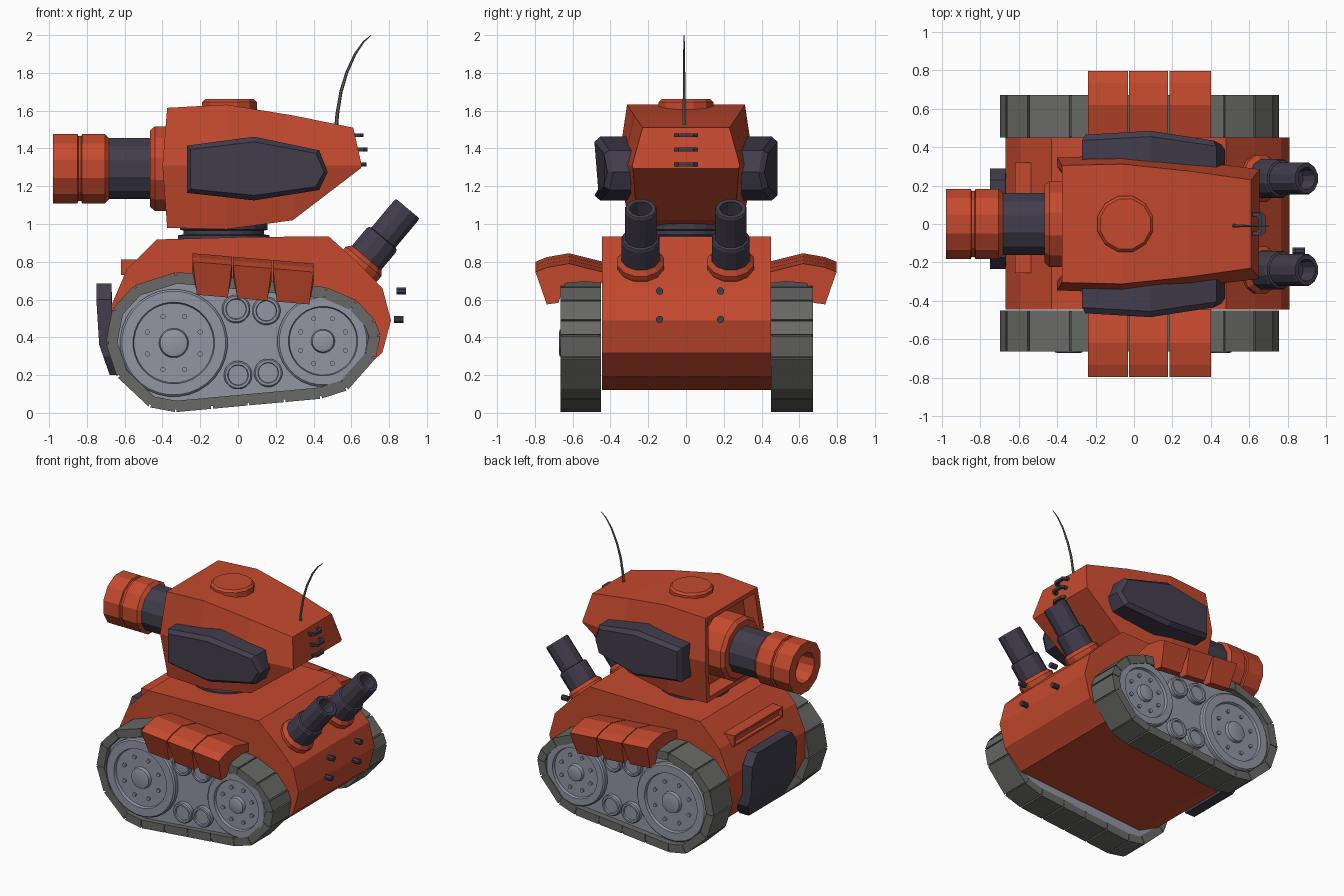
import bpy, bmesh, math
from mathutils import Vector

if "Cube" in bpy.data.objects:
    bpy.data.objects.remove(bpy.data.objects["Cube"])


def material(name, rgb):
    m = bpy.data.materials.new(name)
    m.diffuse_color = (*rgb, 1)
    m.use_nodes = True
    m.node_tree.nodes["Principled BSDF"].inputs["Base Color"].default_value = m.diffuse_color
    return m


ORANGE = material("orange paint", (0.56, 0.068, 0.028))
DARK = material("dark violet metal", (0.053, 0.046, 0.072))
GREY = material("wheel grey", (0.29, 0.305, 0.37))
TRACK = material("track grey", (0.14, 0.14, 0.132))


def finish(name, bm, mat, smooth=False):
    bmesh.ops.remove_doubles(bm, verts=bm.verts, dist=1e-5)
    bmesh.ops.recalc_face_normals(bm, faces=bm.faces)
    me = bpy.data.meshes.new(name)
    bm.to_mesh(me)
    bm.free()
    me.materials.append(mat)
    ob = bpy.data.objects.new(name, me)
    bpy.context.collection.objects.link(ob)
    if smooth:
        bpy.context.view_layer.objects.active = ob
        ob.select_set(True)
        bpy.ops.object.shade_smooth_by_angle(angle=math.radians(25))
        ob.select_set(False)
    return ob


def skin(bm, sections, caps=True):
    rings = [[bm.verts.new(p) for p in s] for s in sections]
    n = len(rings[0])
    for a, b in zip(rings, rings[1:]):
        for i in range(n):
            bm.faces.new((a[i], a[(i + 1) % n], b[(i + 1) % n], b[i]))
    if caps:
        return bm.faces.new(rings[0]), bm.faces.new(rings[-1])


def loft(name, sections, mat):
    bm = bmesh.new()
    skin(bm, sections)
    return finish(name, bm, mat)


def prism(name, xz, y0, y1, mat):
    return loft(name, [[(x, y, z) for x, z in xz] for y in (y0, y1)], mat)


def box(name, x, y, z, mat):
    return prism(name, [(x[0], z[0]), (x[1], z[0]), (x[1], z[1]), (x[0], z[1])], *y, mat)


def lathe(name, profile, origin, axis, n, mat, smooth=False):
    """profile: (radius, distance along axis), starting and ending at radius 0"""
    rot = Vector((0, 0, 1)).rotation_difference(Vector(axis).normalized())
    bm = bmesh.new()
    secs = []
    for r, t in profile:
        r = max(r, 1e-7)
        secs.append([Vector(origin) + rot @ Vector((r * math.cos(2 * math.pi * (i + .5) / n),
                     r * math.sin(2 * math.pi * (i + .5) / n), t)) for i in range(n)])
    skin(bm, secs, caps=False)
    bmesh.ops.remove_doubles(bm, verts=bm.verts, dist=1e-5)
    bmesh.ops.dissolve_degenerate(bm, edges=bm.edges, dist=1e-6)
    return finish(name, bm, mat, smooth)


def offset(pts, d):
    """Move a clockwise outline inwards by d."""
    out = []
    for i, p in enumerate(pts):
        p = Vector(p)
        e1 = (p - Vector(pts[i - 1])).normalized()
        e2 = (Vector(pts[(i + 1) % len(pts)]) - p).normalized()
        n1, n2 = Vector((e1.y, -e1.x)), Vector((e2.y, -e2.x))
        b = (n1 + n2).normalized()
        out.append(p + b * d / b.dot(n1))
    return out


# Hull
prism("hull", [(-.43, .918), (0, .93), (.48, .935), (.63, .80), (.765, .66), (.81, .49), (.765, .32),
               (.62, .19), (-.42, .12), (-.58, .2), (-.67, .38), (-.67, .57), (-.59, .757)], -.445, .45, ORANGE)

# Nose plate with clipped corners, and the slotted bar above it
nose = []
for y, zt, zb in ((-.235, .60, .30), (-.175, .685, .2), (.23, .685, .2), (.29, .60, .30)):
    nose.append([(-.75, y, zt), (-.735, y, .36), (-.735 + (.36 - zb) * .35, y, zb), (-.60, y, zb),
                 (-.66, y, .40), (-.67, y, zt)])
loft("nose_plate", nose, DARK)
bar = box("nose_bar", (-.62, -.5), (-.255, .32), (.73, .812), ORANGE)
bm = bmesh.new()
bm.from_mesh(bar.data)
face = min(bm.faces, key=lambda f: f.calc_center_median().x)
bmesh.ops.inset_region(bm, faces=[face], thickness=.02)
bmesh.ops.inset_region(bm, faces=[face], thickness=.002, depth=-.025)
bm.to_mesh(bar.data)
bm.free()

# Running gear, both sides
outline = [(-.70, .37), (-.665, .55), (-.55, .675), (-.33, .745), (-.2, .735), (.47, .665), (.63, .595),
           (.725, .49), (.755, .41), (.73, .29), (.58, .12), (.44, .075), (-.33, .004), (-.47, .03), (-.64, .19)]
inner, band = offset(outline, .06), offset(outline, .014)

fender = [(.44, .80), (.62, .845), (.735, .825), (.797, .80), (.737, .627), (.675, .635),
          (.64, .74), (.53, .75), (.44, .74)]

for s, side in ((1, "left"), (-1, "right")):
    y0, y1 = .45 * s, (.672 if s > 0 else -.665)
    # Track band and its plates
    bm = bmesh.new()
    n = len(outline)
    for i in range(n):
        j = (i + 1) % n
        quad = [band[i], band[j], inner[j], inner[i]]
        skin(bm, [[(p[0], y, p[1]) for p in quad] for y in (y0 + .004 * s, y1 - .004 * s)])
        a, b = Vector(outline[i]), Vector(outline[j])
        k = max(1, round((b - a).length / .2))
        g = .005 / (b - a).length
        for m in range(k):
            u, v = m / k + g, (m + 1) / k - g
            quad = [a.lerp(b, u), a.lerp(b, v), inner[i].lerp(inner[j], v), inner[i].lerp(inner[j], u)]
            skin(bm, [[(p[0], y, p[1]) for p in quad] for y in (y0, y1)])
    finish(side + "_track", bm, TRACK)
    prism(side + "_wheel_panel", offset(outline, .055), y0, .625 * s, GREY)

    # Large wheels with hub and bolts
    for label, x, z, r, h in (("front", -.34, .37, .285, .072), ("rear", .45, .38, .242, .057)):
        lathe(f"{side}_{label}_wheel",
              [(0, .05), (r, .05), (r, .155), (r - .01, .165), (r * .76, .165), (r * .74, .145), (h + .006, .145),
               (h, .168), (h * .75, .173), (0, .173)], (x, .5 * s, z), (0, s, 0), 32, GREY, True)
        for i in range(8):
            a = math.pi * (i + .5) / 4
            lathe(f"{side}_{label}_bolt", [(0, 0), (.014, 0), (.014, .02), (0, .02)],
                  (x + r * .53 * math.cos(a), .638 * s, z + r * .53 * math.sin(a)), (0, s, 0), 8, GREY)
    # Small rollers
    for x, z in ((-.01, .55), (.15, .54), (0, .2), (.16, .212)):
        lathe(side + "_roller", [(0, 0), (.075, 0), (.075, .045), (.068, .052), (.055, .052), (.052, .04), (0, .04)],
              (x, .61 * s, z), (0, s, 0), 24, GREY, True)

    # Three sloping mudguard plates, skirt narrowing downwards
    for x0, x1 in ((-.24, -.032), (-.026, .178), (.184, .40)):
        secs = []
        for xe, d in ((x0, 1), (x1, -1)):
            sec = []
            for i, (y, z) in enumerate(fender):
                x = xe + (.022 * d if i in (4, 5) else 0)
                sec.append((x, y * s, z - .085 * (x + .24)))
            secs.append(sec)
        loft(side + "_mudguard", secs, ORANGE)

    # Exhaust pipe with collar
    yc = .237 if s > 0 else -.24
    base, up = (.655, yc, .79), (.64, 0, .766)
    lathe(side + "_exhaust_collar", [(0, -.08), (.115, -.08), (.127, -.01), (.127, .015), (.105, .04), (0, .04)],
          base, up, 12, ORANGE)
    lathe(side + "_exhaust_pipe", [(0, .03), (.104, .03), (.104, .16), (.098, .175), (.086, .18), (.086, .37),
                                   (.08, .38), (.058, .38), (.052, .29), (0, .29)], base, up, 12, DARK)

    # Turret cheek armour: outer face bevelled from a larger outline
    cheek = [(-.27, 1.415), (.085, 1.462), (.43, 1.39), (.475, 1.275), (.43, 1.18), (.085, 1.125), (-.27, 1.165)]
    ys = [.455, .475, .425, .405, .425, .475, .455]
    root = [(x, .29 * s, z) for x, z in cheek]
    rim = [(x, (y - .02) * s, z) for (x, z), y in zip(cheek, ys)]
    top = [(.08 + (x - .08) * .95, (y + .01) * s, 1.29 + (z - 1.29) * .84) for (x, z), y in zip(cheek, ys)]
    loft(side + "_cheek_armour", [root, rim, top], DARK)

# Studs behind the hull
for y in (-.14, .183):
    for x, z in ((.84, .645), (.825, .495)):
        lathe("rear_stud", [(0, 0), (.02, 0), (.02, .05), (0, .05)], (x, y, z), (1, 0, 0), 8, DARK)

# Turret ring
lathe("turret_ring", [(0, 0), (.245, 0), (.245, .025), (.215, .03), (.215, .05), (.235, .055), (.235, .09), (0, .09)],
      (-.075, 0, .915), (0, 0, 1), 20, DARK)

# Turret shell: hexagonal sections (x, z, half width) for top, middle, bottom
stations = [((-.375, 1.615, .305), (-.40, 1.31, .345), (-.375, .98, .29)),
            ((-.06, 1.632, .312), (-.06, 1.31, .36), (-.06, .972, .295)),
            ((.29, 1.575, .275), (.29, 1.31, .33), (.29, 1.02, .26)),
            ((.61, 1.51, .23), (.655, 1.31, .285), (.65, 1.295, .28))]
bm = bmesh.new()
mouth, _ = skin(bm, [[(x, h, z) for x, z, h in st] + [(x, -h, z) for x, z, h in reversed(st)] for st in stations])
bmesh.ops.recalc_face_normals(bm, faces=bm.faces)
bmesh.ops.inset_region(bm, faces=[mouth], thickness=.045)
bmesh.ops.inset_region(bm, faces=[mouth], thickness=.015, depth=-.1)
finish("turret_shell", bm, ORANGE)
lathe("turret_hatch", [(0, 0), (.15, 0), (.15, .04), (.135, .055), (0, .055)], (-.045, 0, 1.606), (0, 0, 1), 12, ORANGE)

# Gun: mount, barrel and grooved hollow muzzle
gun = (0, 0, 1.293)
lathe("gun_mount", [(0, .22), (.232, .22), (.232, .44), (.21, .465), (0, .465)], gun, (-1, 0, 0), 12, ORANGE)
lathe("gun_barrel", [(0, .4), (.167, .4), (.167, .72), (0, .72)], gun, (-1, 0, 0), 12, DARK)
lathe("gun_muzzle", [(0, .68), (.165, .68), (.19, .705), (.19, .825), (.178, .83), (.178, .845), (.19, .85),
                     (.19, .98), (.11, .98), (.1, .86), (0, .86)], gun, (-1, 0, 0), 12, ORANGE)

# Vent staples on the turret rear
for x, z in ((.665, 1.47), (.685, 1.395), (.68, 1.315)):
    u = [(x - .07, .06), (x - .02, .06), (x, .04), (x, -.04), (x - .02, -.06), (x - .07, -.06),
         (x - .07, -.04), (x - .03, -.04), (x - .02, -.03), (x - .02, .03), (x - .03, .04), (x - .07, .04)]
    loft("rear_vent", [[(a, b, z + d) for a, b in u] for d in (-.01, .01)], DARK)

# Bent whip antenna
whip = []
for x, z, r in ((.52, 1.5, .011), (.525, 1.58, .009), (.545, 1.7, .008), (.575, 1.8, .007),
                (.62, 1.9, .006), (.665, 1.965, .004), (.705, 2.0, .002)):
    whip.append([(x + r * math.cos(i * math.pi / 3), -.01 + r * math.sin(i * math.pi / 3),
                  z - r * math.cos(i * math.pi / 3) * .5) for i in range(6)])
loft("antenna", whip, TRACK)
